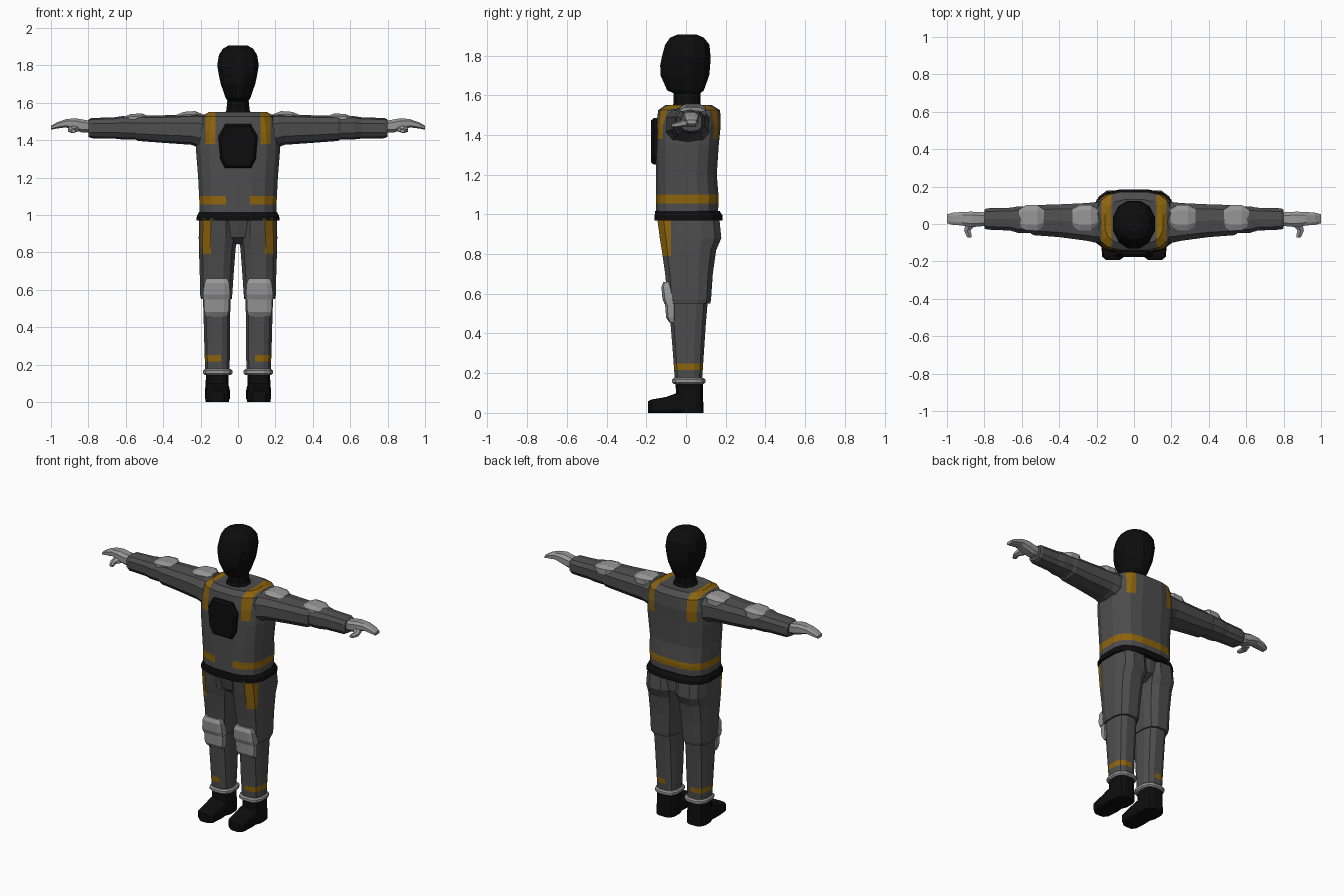
import bpy, bmesh, math
from mathutils import Vector


def material(name, rgb):
    m = bpy.data.materials.new(name)
    m.diffuse_color = (*rgb, 1)
    return m


SUIT = material("suit grey", (0.075, 0.075, 0.075))
BLACK = material("black", (0.004, 0.004, 0.004))
AMBER = material("amber stripe", (0.27, 0.13, 0.004))
PALE = material("pale grey", (0.31, 0.31, 0.31))


def finish(name, bm, mats, mirror):
    bmesh.ops.recalc_face_normals(bm, faces=bm.faces)
    me = bpy.data.meshes.new(name)
    bm.to_mesh(me)
    bm.free()
    for m in mats:
        me.materials.append(m)
    ob = bpy.data.objects.new(name, me)
    bpy.context.collection.objects.link(ob)
    if mirror:
        ob.modifiers.new("mirror", "MIRROR")
    return ob


def loft(name, axis, rings, mats, n=12, p=2.8, mirror=False, cuts=(), rule=None):
    """Skin rounded rings (pos, min_a, max_a, min_b, max_b) along an axis,
    slice at cuts (axis, value), then give the second colour where rule(centre)."""
    bm = bmesh.new()
    others = [i for i in range(3) if i != axis]
    angles = [(i + 0.5) * 2 * math.pi / n for i in range(n)]
    unit = [[math.copysign(abs(f(t)) ** (2 / p), f(t)) for f in (math.cos, math.sin)] for t in angles]
    top = max(u[0] for u in unit)
    loops = []
    for pos, a0, a1, b0, b1 in rings:
        loop = []
        for u, v in unit:
            co = [0, 0, 0]
            co[axis] = pos
            co[others[0]] = (a0 + a1) / 2 + (a1 - a0) / 2 * u / top
            co[others[1]] = (b0 + b1) / 2 + (b1 - b0) / 2 * v / top
            loop.append(bm.verts.new(co))
        loops.append(loop)
    for l0, l1 in zip(loops, loops[1:]):
        for i in range(n):
            j = (i + 1) % n
            bm.faces.new((l0[i], l0[j], l1[j], l1[i]))
    bm.faces.new(loops[0])
    bm.faces.new(loops[-1])
    for ax, val in cuts:
        no = Vector((0, 0, 0))
        no[ax] = 1
        bmesh.ops.bisect_plane(bm, geom=bm.verts[:] + bm.edges[:] + bm.faces[:],
                               plane_co=no * val, plane_no=no)
    if rule:
        for f in bm.faces:
            f.material_index = int(rule(f.calc_center_median()))
    return finish(name, bm, mats, mirror)


# Jacket with shoulder straps and waist band
def jacket_stripes(c):
    strap = 0.12 < abs(c.x) < 0.175 and c.z > 1.38
    band = 1.055 < c.z < 1.1 and (c.y > -0.08 or abs(c.x) > 0.065)
    return strap or band


loft("jacket", 2, [
    (0.99, -0.205, 0.205, -0.150, 0.160), (1.08, -0.207, 0.207, -0.150, 0.165),
    (1.20, -0.213, 0.213, -0.152, 0.155), (1.35, -0.225, 0.225, -0.152, 0.165),
    (1.45, -0.220, 0.220, -0.150, 0.175), (1.525, -0.200, 0.200, -0.140, 0.172),
    (1.55, -0.155, 0.155, -0.105, 0.130), (1.545, -0.110, 0.110, -0.080, 0.095)],
    [SUIT, AMBER], n=16, p=3,
    cuts=[(0, -0.175), (0, -0.12), (0, -0.065), (0, 0.065), (0, 0.12), (0, 0.175),
          (2, 1.055), (2, 1.1), (2, 1.38)], rule=jacket_stripes)

# Chest panel
bm = bmesh.new()
half = [(0.07, 1.25), (0.095, 1.30), (0.105, 1.42), (0.07, 1.485)]
outline = half + [(-x, z) for x, z in reversed(half)]
back = [bm.verts.new((x, -0.135, z)) for x, z in outline]
mid = [bm.verts.new((x, -0.162, z)) for x, z in outline]
front = [bm.verts.new((x * 0.88, -0.176, 1.37 + (z - 1.37) * 0.9)) for x, z in outline]
for l0, l1 in ((back, mid), (mid, front)):
    for i in range(8):
        j = (i + 1) % 8
        bm.faces.new((l0[i], l0[j], l1[j], l1[i]))
bm.faces.new(front)
bm.faces.new(back)
finish("chest_panel", bm, [BLACK], False)

# Belt
loft("belt", 2, [(0.97, -0.222, 0.222, -0.158, 0.185), (0.995, -0.22, 0.22, -0.158, 0.183),
                 (1.016, -0.208, 0.208, -0.155, 0.170)], [BLACK], n=16, p=3)

# Neck and head
loft("neck", 2, [(1.52, -0.085, 0.085, -0.070, 0.085), (1.56, -0.062, 0.062, -0.060, 0.070),
                 (1.63, -0.055, 0.055, -0.060, 0.070)], [BLACK], n=10, p=2.2)
loft("head", 2, [
    (1.595, -0.045, 0.045, -0.030, 0.055), (1.625, -0.066, 0.066, -0.095, 0.090),
    (1.70, -0.092, 0.092, -0.128, 0.117), (1.75, -0.103, 0.103, -0.130, 0.122),
    (1.80, -0.111, 0.111, -0.120, 0.123), (1.855, -0.102, 0.102, -0.105, 0.118),
    (1.89, -0.080, 0.080, -0.080, 0.090), (1.907, -0.048, 0.048, -0.040, 0.050)],
    [BLACK], n=12, p=2.3)

# Hips and trousers
loft("hips", 2, [(0.845, -0.06, 0.06, -0.07, 0.09), (0.88, -0.12, 0.12, -0.115, 0.15),
                 (0.98, -0.195, 0.195, -0.14, 0.155)], [SUIT], n=14)
loft("thigh", 2, [
    (0.55, 0.033, 0.198, -0.090, 0.122), (0.57, 0.031, 0.202, -0.093, 0.126),
    (0.70, 0.022, 0.205, -0.105, 0.135), (0.82, 0.013, 0.209, -0.122, 0.152),
    (0.88, 0.002, 0.210, -0.132, 0.178), (0.98, 0.000, 0.207, -0.145, 0.168)],
    [SUIT, AMBER], n=12, mirror=True, cuts=[(0, 0.145), (1, -0.075), (2, 0.79)],
    rule=lambda c: c.x > 0.145 and c.y < -0.075 and c.z > 0.79)
loft("shin", 2, [
    (0.15, 0.046, 0.175, -0.055, 0.080), (0.30, 0.042, 0.180, -0.066, 0.090),
    (0.45, 0.042, 0.184, -0.078, 0.100), (0.57, 0.040, 0.188, -0.085, 0.110)],
    [SUIT, AMBER], n=12, mirror=True, cuts=[(0, 0.092), (2, 0.217), (2, 0.25)],
    rule=lambda c: c.x > 0.092 and 0.217 < c.z < 0.25)
loft("ankle_cuff", 2, [
    (0.145, 0.038, 0.178, -0.062, 0.090), (0.153, 0.030, 0.186, -0.070, 0.098),
    (0.168, 0.030, 0.186, -0.070, 0.098), (0.176, 0.038, 0.178, -0.062, 0.090)],
    [PALE], n=12, mirror=True)

# Knee pads: upper and lower plates
loft("upper_knee_pad", 2, [
    (0.548, 0.042, 0.188, -0.108, -0.055), (0.575, 0.042, 0.188, -0.119, -0.055),
    (0.635, 0.047, 0.180, -0.124, -0.070), (0.66, 0.058, 0.168, -0.114, -0.080)],
    [PALE], n=8, p=3.5, mirror=True)
loft("lower_knee_pad", 2, [
    (0.455, 0.058, 0.172, -0.084, -0.055), (0.48, 0.050, 0.180, -0.100, -0.050),
    (0.55, 0.047, 0.182, -0.106, -0.050)], [PALE], n=8, p=3.5, mirror=True)

# Boots
loft("boot_shaft", 2, [(0.0, 0.048, 0.174, -0.05, 0.088), (0.15, 0.052, 0.172, -0.052, 0.085)],
     [BLACK], n=12, p=3.2, mirror=True)
loft("boot_foot", 1, [
    (-0.192, 0.075, 0.150, 0.0, 0.058), (-0.175, 0.052, 0.170, 0.0, 0.067),
    (-0.10, 0.044, 0.176, 0.0, 0.080), (-0.045, 0.047, 0.175, 0.0, 0.100),
    (0.03, 0.050, 0.172, 0.0, 0.100)], [BLACK], n=12, p=5, mirror=True)

# Sleeves
loft("upper_sleeve", 0, [
    (0.15, -0.100, 0.120, 1.355, 1.530), (0.215, -0.098, 0.116, 1.365, 1.538),
    (0.25, -0.090, 0.112, 1.378, 1.535), (0.40, -0.070, 0.105, 1.388, 1.530),
    (0.535, -0.060, 0.101, 1.398, 1.528), (0.55, -0.052, 0.095, 1.408, 1.522)],
    [SUIT], n=10, mirror=True)
loft("forearm_sleeve", 0, [
    (0.50, -0.050, 0.097, 1.405, 1.526), (0.62, -0.048, 0.094, 1.406, 1.526),
    (0.66, -0.035, 0.087, 1.410, 1.520), (0.785, -0.030, 0.084, 1.412, 1.516),
    (0.80, -0.024, 0.078, 1.420, 1.508)], [SUIT], n=10, mirror=True)

# Shoulder and elbow pads
for name, x, z in (("shoulder_pad", 0.195, 1.555), ("elbow_pad", 0.48, 1.543)):
    loft(name, 0, [
        (x, -0.010, 0.075, 1.50, z - 0.014), (x + 0.035, -0.036, 0.102, 1.48, z),
        (x + 0.095, -0.036, 0.102, 1.48, z - 0.004), (x + 0.135, -0.012, 0.078, 1.50, z - 0.020)],
        [PALE], n=8, p=3, mirror=True)

# Mitten gloves with thumbs
loft("glove", 0, [
    (0.785, -0.008, 0.062, 1.443, 1.502), (0.83, -0.014, 0.064, 1.440, 1.510),
    (0.87, -0.016, 0.066, 1.452, 1.517), (0.92, -0.008, 0.064, 1.468, 1.512),
    (0.97, -0.004, 0.060, 1.462, 1.494), (1.0, 0.004, 0.052, 1.456, 1.476)],
    [PALE], n=8, p=3, mirror=True)
loft("thumb", 1, [
    (-0.072, 0.868, 0.890, 1.440, 1.456), (-0.060, 0.868, 0.898, 1.438, 1.460),
    (-0.035, 0.874, 0.908, 1.440, 1.466), (0.005, 0.838, 0.900, 1.445, 1.485)],
    [PALE], n=6, p=2.4, mirror=True)
